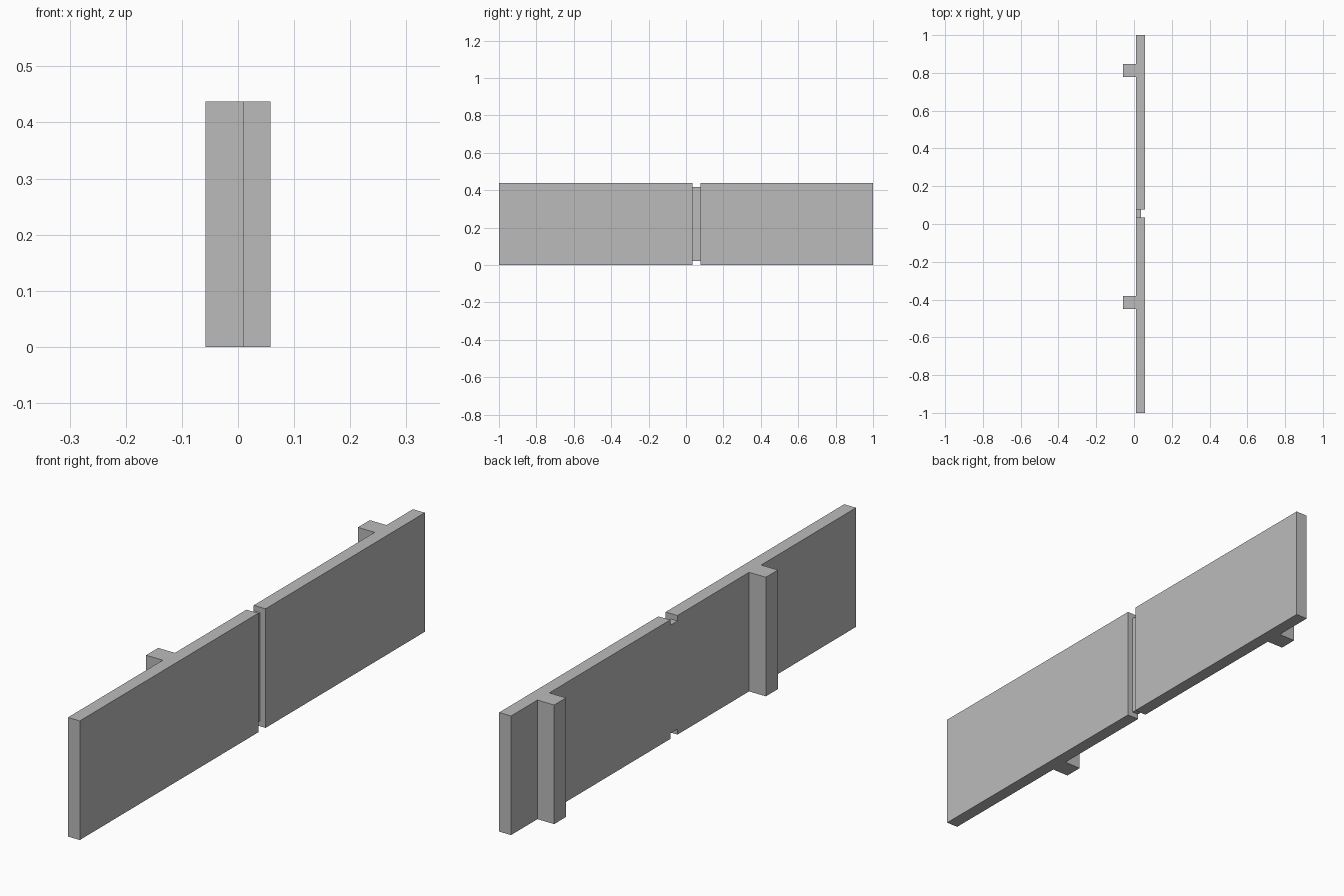
import bpy
import bmesh

cube = bpy.data.objects.get("Cube")
if cube:
    bpy.data.objects.remove(cube)

HEIGHT = 0.437
POST_X, BACK_X, JOINT_X, FACE_X = -0.058, 0.01, 0.036, 0.058
GAP = (0.035, 0.077)

grey = bpy.data.materials.new("plain grey")
grey.use_nodes = True
colour = (0.5, 0.5, 0.5, 1)
grey.diffuse_color = colour
grey.node_tree.nodes["Principled BSDF"].inputs["Base Color"].default_value = colour


def extrude_plan(name, plan, bottom, top):
    """Raise a floor-plan outline into a solid."""
    bm = bmesh.new()
    base = bm.faces.new([bm.verts.new((x, y, bottom)) for x, y in plan])
    result = bmesh.ops.extrude_face_region(bm, geom=[base], use_keep_orig=True)
    raised = [v for v in result["geom"] if isinstance(v, bmesh.types.BMVert)]
    bmesh.ops.translate(bm, verts=raised, vec=(0, 0, top - bottom))
    bmesh.ops.recalc_face_normals(bm, faces=bm.faces)
    mesh = bpy.data.meshes.new(name)
    bm.to_mesh(mesh)
    bm.free()
    mesh.materials.append(grey)
    obj = bpy.data.objects.new(name, mesh)
    bpy.context.collection.objects.link(obj)
    return obj


def panel_with_post(name, y0, y1, post0, post1):
    """Flat wall panel with one full-height post on its back."""
    plan = [(FACE_X, y0), (FACE_X, y1), (BACK_X, y1),
            (BACK_X, post1), (POST_X, post1), (POST_X, post0),
            (BACK_X, post0), (BACK_X, y0)]
    extrude_plan(name, plan, 0, HEIGHT)


# Two wall panels
panel_with_post("front_panel", -1, GAP[0], -0.45, -0.38)
panel_with_post("rear_panel", GAP[1], 1, 0.778, 0.847)

# Thin recessed strip joining them
strip = [(BACK_X, GAP[0]), (JOINT_X, GAP[0]), (JOINT_X, GAP[1]), (BACK_X, GAP[1])]
extrude_plan("joint_strip", strip, 0.02, HEIGHT - 0.02)
